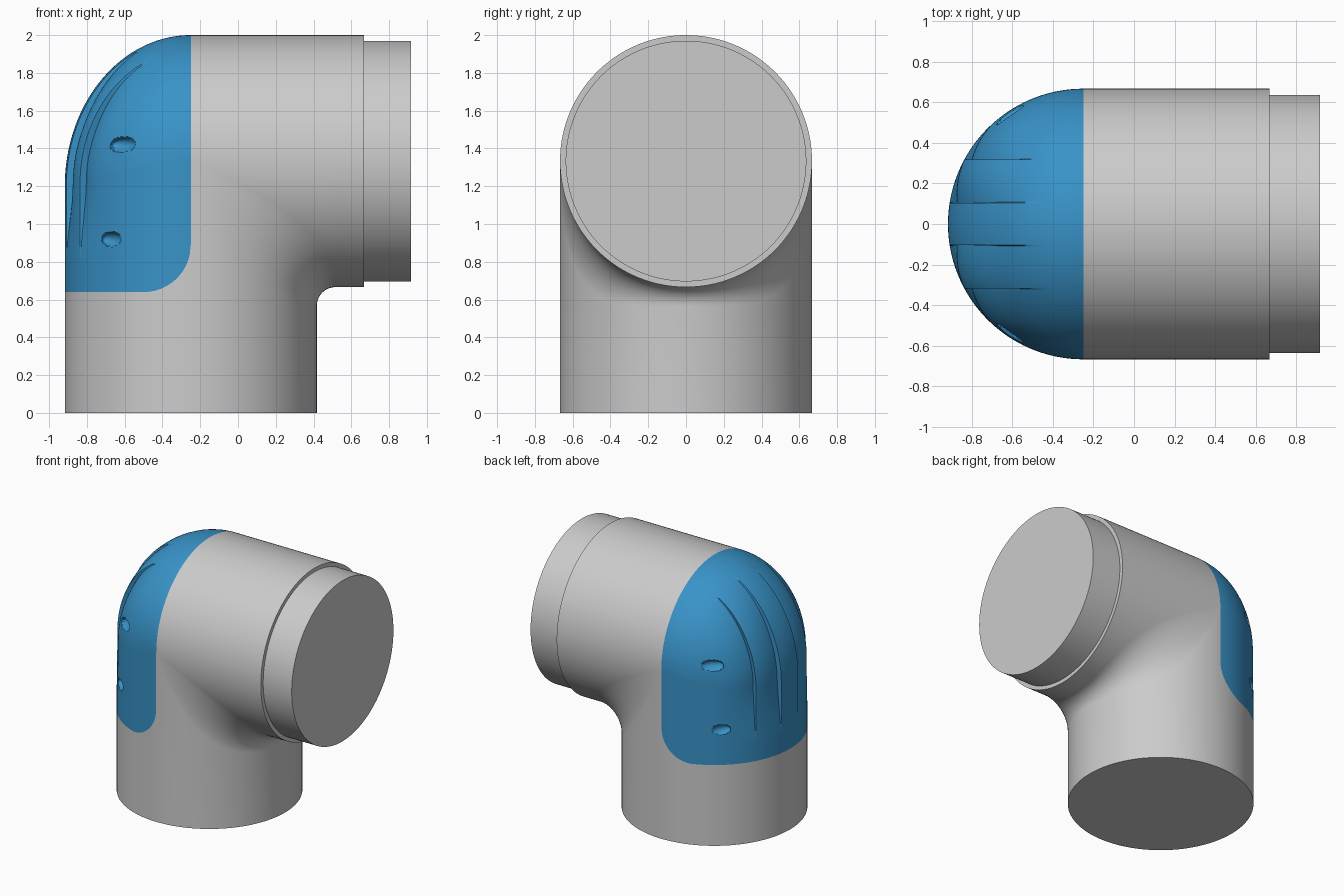
import bpy, bmesh
from math import sin, cos, pi, sqrt, radians
from mathutils import Vector, Matrix

if "Cube" in bpy.data.objects:
    bpy.data.objects.remove(bpy.data.objects["Cube"])

R = 0.667          # pipe radius
CX, CZ = -0.25, 1.333   # vertical axis x, horizontal axis z
XE = 0.667         # end of the horizontal pipe
N = 360            # steps around each half of the pipe
ANG = [pi * i / N for i in range(N + 1)]


def smooth(a, b, v):
    t = min(1, max(0, (v - a) / (b - a)))
    return t * t * (3 - 2 * t)


def grid(bm, columns):
    """Skin a list of equal-length point columns."""
    cols = [[bm.verts.new(p) for p in c] for c in columns]
    for a, b in zip(cols, cols[1:]):
        for j in range(len(a) - 1):
            bm.faces.new((a[j], b[j], b[j + 1], a[j + 1]))


def finish(name, bm, centre):
    bmesh.ops.remove_doubles(bm, verts=bm.verts, dist=1e-5)
    bmesh.ops.recalc_face_normals(bm, faces=bm.faces)
    c = Vector(centre)
    if sum(f.normal.dot(f.calc_center_median() - c) * f.calc_area() for f in bm.faces) < 0:
        bmesh.ops.reverse_faces(bm, faces=bm.faces)
    me = bpy.data.meshes.new(name)
    bm.to_mesh(me)
    bm.free()
    ob = bpy.data.objects.new(name, me)
    bpy.context.collection.objects.link(ob)
    bpy.ops.object.select_all(action='DESELECT')
    ob.select_set(True)
    bpy.context.view_layer.objects.active = ob
    bpy.ops.object.shade_smooth_by_angle(angle=radians(30))
    return ob


def panel_bottom(c):
    """Lower panel edge with a rounded corner; c = distance behind the axis."""
    x = CX - c
    if x < -0.5:
        return 0.64
    return 0.89 - sqrt(max(0, 0.0625 - (x + 0.5) ** 2))


# --- grey elbow pipe ---
bm = bmesh.new()
lower_back, upper_back, front = [], [], []
for a in ANG:
    c, y = R * sin(a), R * cos(a)
    lower_back.append([(CX - c, y, 0), (CX - c, y, panel_bottom(c))])
    upper_back.append([(CX, y, CZ + c), (XE, y, CZ + c)])
    # inside of the bend: straight, fillet, straight
    f = c * (0.15 + 1.2 * (1 - c / R))
    ox, oz = CX + c + f, CZ - c - f
    col = [(CX + c, y, 0)]
    for k in range(17):
        t = pi / 2 * k / 16
        col.append((ox - f * cos(t), y, oz + f * sin(t)))
    col.append((XE, y, CZ - c))
    front.append(col)
for part in (lower_back, upper_back, front):
    grid(bm, part)
ring = [2 * pi * i / (2 * N) for i in range(2 * N)]
bm.faces.new([bm.verts.new((CX + R * sin(a), R * cos(a), 0)) for a in ring])
bm.faces.new([bm.verts.new((XE, R * cos(a), CZ + R * sin(a))) for a in ring])
finish("elbow_pipe", bm, (-0.1, 0, 1))

# --- grey connecting neck ---
bm = bmesh.new()
bmesh.ops.create_cone(bm, cap_ends=True, segments=160, radius1=0.637, radius2=0.637, depth=0.317,
                      matrix=Matrix.Translation((0.7585, 0, CZ)) @ Matrix.Rotation(pi / 2, 4, 'Y'))
finish("connecting_neck", bm, (0.7585, 0, CZ))

# --- blue rounded back panel with flutes and dimples ---
DIMPLES = [(-0.61, 1.42, 0.064, 0.036, 0.08), (-0.67, 0.92, 0.049, 0.037, 0.0)]
FLUTES = [(0.50, 0.32), (0.32, 0.11)]   # |y| where a flute starts and where it steps back


def shape(x, y, z, t):
    fade = smooth(0.78, 1.25, z) * (1 - smooth(radians(20), radians(75), t))
    ay, depth = abs(y), 0
    for y0, y1 in FLUTES:
        if y1 < ay <= y0:
            depth = 0.036 * ((y0 - ay) / (y0 - y1)) ** 1.5 * fade
    c = Vector((CX, 0, min(z, 1.25)))
    p = c + (Vector((x, y, z)) - c) * (1 - depth / R)
    for dx, dz, rx, rz, tilt in DIMPLES:
        u, v = x - dx, z - dz
        q = ((u * cos(tilt) + v * sin(tilt)) / rx) ** 2 + ((v * cos(tilt) - u * sin(tilt)) / rz) ** 2
        if q < 1:
            p.y -= (1 if y > 0 else -1) * 0.05 * sqrt(1 - q)
    return p


bm = bmesh.new()
columns = []
for a in ANG:
    c, y = R * sin(a), R * cos(a)
    z0, z1 = panel_bottom(c), CZ - 0.2 * c
    col = [shape(CX - c, y, z0 + (z1 - z0) * k / 90, 0) for k in range(90)]
    for k in range(71):
        t = pi / 2 * k / 70
        col.append(shape(CX - c * cos(t), y, z1 + 1.2 * c * sin(t), t))
    columns.append(col)
grid(bm, columns)
panel = finish("back_panel", bm, (CX, 0, 1.2))
blue = bpy.data.materials.new("panel_blue")
blue.diffuse_color = (0.04, 0.29, 0.58, 1)
blue.use_nodes = True
blue.node_tree.nodes["Principled BSDF"].inputs["Base Color"].default_value = blue.diffuse_color
panel.data.materials.append(blue)
